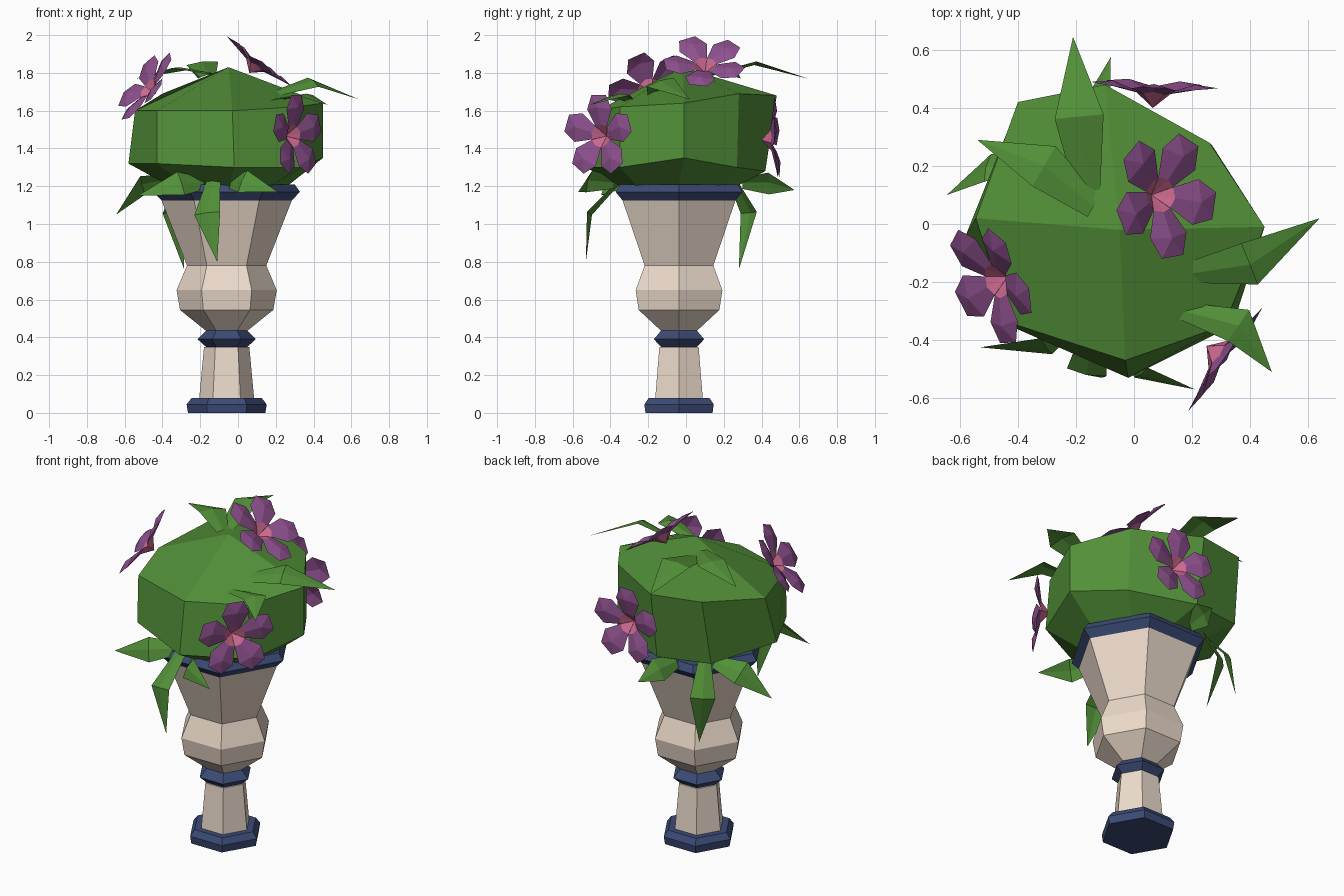
import bpy, math
from mathutils import Vector, Matrix

if "Cube" in bpy.data.objects:
    bpy.data.objects.remove(bpy.data.objects["Cube"])

def material(name, rgb):
    m = bpy.data.materials.new(name)
    m.diffuse_color = (*rgb, 1)
    m.use_nodes = True
    m.node_tree.nodes["Principled BSDF"].inputs["Base Color"].default_value = m.diffuse_color
    return m

CREAM = material("cream", (0.84, 0.71, 0.6))
BLUE = material("blue", (0.045, 0.07, 0.18))
GREEN = material("green", (0.085, 0.28, 0.04))
PURPLE = material("purple", (0.27, 0.08, 0.27))
PINK = material("pink", (0.6, 0.14, 0.27))

def add(name, verts, faces, mats, slots=None):
    me = bpy.data.meshes.new(name)
    me.from_pydata([tuple(v) for v in verts], [], faces)
    for m in mats:
        me.materials.append(m)
    if slots:
        me.polygons.foreach_set("material_index", slots)
    me.update()
    ob = bpy.data.objects.new(name, me)
    bpy.context.collection.objects.link(ob)
    return ob

def bands(rows, n):
    """Quads joining stacked rings of n vertices."""
    return [(r * n + i, r * n + (i + 1) % n, (r + 1) * n + (i + 1) % n, (r + 1) * n + i)
            for r in range(rows - 1) for i in range(n)]

# Hexagonal vase parts, each a lathed profile of (radius, z)
def lathe(name, profile, mat, n=6):
    verts = [(-0.06 + r * math.cos(math.tau * i / n), -0.037 + r * math.sin(math.tau * i / n), z)
             for r, z in profile for i in range(n)]
    top = (len(profile) - 1) * n
    faces = bands(len(profile), n) + [tuple(range(n))[::-1], tuple(range(top, top + n))]
    add(name, verts, faces, [mat])

lathe("vase_foot", [(0.205, 0), (0.212, 0.045), (0.185, 0.08)], BLUE)
lathe("vase_stem", [(0.145, 0.08), (0.12, 0.35)], CREAM)
lathe("vase_collar", [(0.11, 0.35), (0.154, 0.39), (0.11, 0.435)], BLUE)
lathe("vase_bowl", [(0.11, 0.435), (0.247, 0.545), (0.265, 0.65), (0.21, 0.78), (0.345, 1.125)], CREAM)
lathe("vase_rim", [(0.345, 1.125), (0.388, 1.17), (0.36, 1.21)], BLUE)

# Foliage mass: irregular eight-sided block, rings start at the right and run anticlockwise
upper = [(0.45, -0.01, 1.64), (0.26, 0.28, 1.69), (-0.1, 0.48, 1.68), (-0.4, 0.42, 1.69),
         (-0.545, 0.02, 1.6), (-0.43, -0.34, 1.6), (-0.03, -0.47, 1.6), (0.31, -0.35, 1.62)]
lower = [(0.45, -0.01, 1.35), (0.27, 0.27, 1.3), (-0.1, 0.42, 1.28), (-0.42, 0.36, 1.3),
         (-0.58, -0.04, 1.32), (-0.43, -0.35, 1.32), (-0.02, -0.53, 1.3), (0.34, -0.35, 1.3)]
under = [(-0.05 + 0.31 * math.cos(math.tau * i / 8), -0.04 + 0.31 * math.sin(math.tau * i / 8), 1.2)
         for i in range(8)]
faces = bands(3, 8) + [tuple(range(8))[::-1]]
faces += [(24, 16 + i, 17 + i, 16 + (i + 2) % 8) for i in range(0, 8, 2)]
add("foliage", under + lower + upper + [(-0.05, -0.02, 1.83)], faces, [GREEN])

# Leaves: slightly folded blades through base, middle and tip, facing away from a point at height aim
def leaf(name, base, mid, tip, width, aim=0.9):
    b, m, t = Vector(base), Vector(mid), Vector(tip)
    out = m - Vector((-0.05, -0.03, aim))
    side = (t - b).cross(out).normalized()
    up = side.cross(t - b).normalized()
    w = side * width / 2
    drop = up * 0.01
    verts = [b, m, t, b + w * 0.5 - drop, m + w - drop, b - w * 0.5 - drop, m - w - drop]
    add(name, verts, [(0, 1, 4, 3), (1, 2, 4), (0, 5, 6, 1), (1, 6, 2)], [GREEN])

leaf("top_leaf_back", (-0.16, 0.11, 1.79), (-0.19, 0.37, 1.86), (-0.21, 0.645, 1.77), 0.17)
leaf("top_leaf_left", (-0.14, 0.06, 1.8), (-0.31, 0.2, 1.83), (-0.54, 0.29, 1.77), 0.16)
leaf("top_leaf_right", (0.2, -0.17, 1.7), (0.4, -0.14, 1.76), (0.64, 0.02, 1.66), 0.16)
leaf("top_leaf_front", (0.17, -0.3, 1.66), (0.36, -0.35, 1.69), (0.475, -0.51, 1.63), 0.13)
leaf("hanging_leaf_front", (-0.13, -0.34, 1.25), (-0.165, -0.52, 1.06), (-0.11, -0.53, 0.8), 0.14)
leaf("hanging_leaf_left", (-0.35, 0.22, 1.24), (-0.51, 0.2, 1.21), (-0.645, 0.1, 1.05), 0.14, 1.1)
leaf("hanging_leaf_back_left", (-0.3, 0.25, 1.24), (-0.35, 0.34, 1.06), (-0.285, 0.28, 0.76), 0.14)
leaf("low_leaf_front_left", (-0.18, -0.33, 1.22), (-0.3, -0.43, 1.22), (-0.53, -0.425, 1.15), 0.14, 1.12)
leaf("low_leaf_front_right", (-0.04, -0.38, 1.22), (0.02, -0.52, 1.23), (0.21, -0.57, 1.17), 0.13, 1.12)
leaf("low_leaf_back", (-0.15, 0.3, 1.22), (-0.13, 0.44, 1.22), (-0.08, 0.575, 1.18), 0.14, 1.15)

# Flowers: pink five-sided throat with five creased petals
def flower(name, centre, normal, spin):
    n = Vector(normal).normalized()
    ref = Vector((0, 0, 1)) if abs(n.z) < 0.7 else Vector((0, 1, 0))
    y = (ref - n * ref.dot(n)).normalized()
    x = y.cross(n)
    frame = Matrix((x, y, n)).transposed()
    verts, faces, slots = [Vector((0, 0, 0))], [], []
    for k in range(5):
        rot = Matrix.Rotation(math.radians(spin) + math.tau * k / 5, 3, 'Z')
        s = len(verts)
        petal = [(0.05, -0.036, 0.05), (0.05, 0.036, 0.05),
                 (0.14, -0.08, 0.07), (0.15, 0, 0.09), (0.14, 0.08, 0.07),
                 (0.215, -0.047, 0.08), (0.215, 0.047, 0.08), (0.06, 0, 0.058)]
        verts += [rot @ Vector(p) for p in petal]
        faces += [(0, s, s + 7), (0, s + 7, s + 1), (s, s + 2, s + 3, s + 7),
                  (s + 7, s + 3, s + 4, s + 1), (s + 2, s + 5, s + 3),
                  (s + 3, s + 5, s + 6), (s + 3, s + 6, s + 4)]
        slots += [1, 1, 0, 0, 0, 0, 0]
    add(name, [Vector(centre) + frame @ v for v in verts], faces, [PURPLE, PINK], slots)

flower("flower_left", (-0.435, -0.18, 1.69), (-0.75, -0.33, 0.55), 60)
flower("flower_front_right", (0.25, -0.42, 1.465), (0.81, -0.58, 0.03), 90)
flower("flower_top", (0.06, 0.1, 1.8), (0.61, 0, 0.79), -10)
flower("flower_back", (0.065, 0.4, 1.445), (0.05, 0.99, 0.05), 90)
